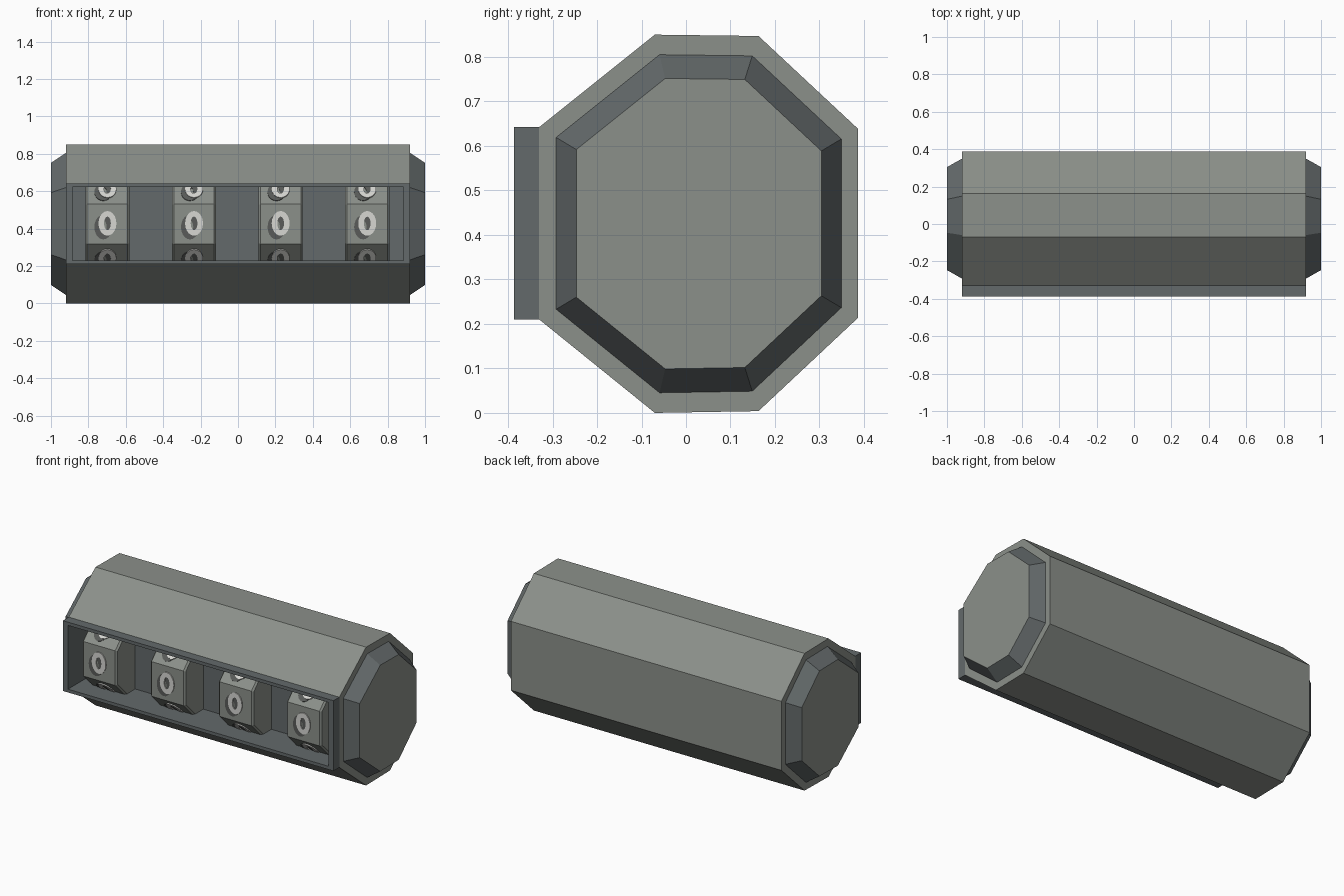
import bpy, bmesh, math
from mathutils import Matrix, Vector

cube = bpy.data.objects.get("Cube")
if cube:
    bpy.data.objects.remove(cube)


def material(name, rgb):
    m = bpy.data.materials.new(name)
    m.use_nodes = True
    m.diffuse_color = (*rgb, 1)
    m.node_tree.nodes["Principled BSDF"].inputs["Base Color"].default_value = (*rgb, 1)
    return m


GREY = material("warm grey", (0.26, 0.28, 0.255))
DARK = material("slate grey", (0.125, 0.142, 0.145))
PALE = material("pale mark", (0.68, 0.68, 0.65))
SHADE = material("mark backing", (0.1, 0.105, 0.1))


def finish(name, bm, *mats, fix=True):
    if fix:
        bmesh.ops.recalc_face_normals(bm, faces=bm.faces[:])
    mesh = bpy.data.meshes.new(name)
    bm.to_mesh(mesh)
    bm.free()
    for m in mats:
        mesh.materials.append(m)
    ob = bpy.data.objects.new(name, mesh)
    bpy.context.collection.objects.link(ob)
    return ob


def loft(profile, centre, stations):
    """Sweep a (y, z) profile along x through (x, scale) stations, closing both ends."""
    bm = bmesh.new()
    cy, cz = centre
    rings = [[bm.verts.new((x, cy + (y - cy) * s, cz + (z - cz) * s)) for y, z in profile]
             for x, s in stations]
    n = len(profile)
    for a, b in zip(rings, rings[1:]):
        for i in range(n):
            j = (i + 1) % n
            bm.faces.new((a[i], a[j], b[j], b[i]))
    bm.faces.new(rings[0])
    bm.faces.new(rings[-1])
    bmesh.ops.recalc_face_normals(bm, faces=bm.faces[:])
    return bm


# Octagonal housing, open at the front for the window
END = 0.92
OUTLINE = [(-0.07, 0.85), (0.163, 0.847), (0.387, 0.638), (0.387, 0.214),
           (0.163, 0.004), (-0.07, 0), (-0.33, 0.21), (-0.33, 0.642)]
MIDDLE = (0.03, 0.426)
bm = loft(OUTLINE, MIDDLE, [(-END, 1), (END, 1)])
bmesh.ops.delete(bm, geom=[f for f in bm.faces if f.normal.y < -0.95], context='FACES_ONLY')
finish("housing", bm, GREY, fix=False)

# Chamfered end caps with dark sloping rims
for name, side in (("left_end_cap", 1), ("right_end_cap", -1)):
    bm = loft(OUTLINE, MIDDLE, [(side * END, 0.894), (side, 0.768)])
    for f in bm.faces:
        f.material_index = 0 if abs(f.normal.x) > 0.99 else 1
    finish(name, bm, GREY, DARK, fix=False)

# Window frame: a raised box whose front sinks into a recessed tray
FRONT, TRAY_BACK = -0.387, -0.17
bm = bmesh.new()


def rectangle(half_x, z0, z1, y):
    return [bm.verts.new(p) for p in ((-half_x, y, z0), (half_x, y, z0),
                                      (half_x, y, z1), (-half_x, y, z1))]


loops = [rectangle(END, 0.21, 0.642, -0.33), rectangle(END, 0.21, 0.642, FRONT),
         rectangle(0.885, 0.23, 0.622, FRONT), rectangle(0.885, 0.23, 0.622, TRAY_BACK)]
for a, b in zip(loops, loops[1:]):
    for i in range(4):
        j = (i + 1) % 4
        bm.faces.new((a[i], a[j], b[j], b[i]))
bm.faces.new(loops[-1])
finish("window_frame", bm, DARK)

# Number wheels: octagonal drums with an oval mark on each visible facet
APOTHEM, AXIS = 0.257, (-0.093, 0.424)
RADIUS = APOTHEM / math.cos(math.pi / 8)
DRUM = [(AXIS[0] + RADIUS * math.cos((k + 0.5) * math.pi / 4),
         AXIS[1] + RADIUS * math.sin((k + 0.5) * math.pi / 4)) for k in range(8)]


def oval_ring(bm, place, offset, thickness, index):
    """Flat oval ring plate standing on the local y = 0 plane."""
    steps = 20
    sizes = [(0.048, 0.066, 0), (0.048, 0.066, -thickness),
             (0.018, 0.036, -thickness), (0.018, 0.036, 0)]
    rows = []
    for rx, rz, y in sizes:
        rows.append([bm.verts.new(place @ Vector((offset[0] + rx * math.cos(t), y,
                                                  offset[1] + rz * math.sin(t))))
                     for t in (math.tau * i / steps for i in range(steps))])
    for a, b in zip(rows, rows[1:]):
        for i in range(steps):
            j = (i + 1) % steps
            bm.faces.new((a[i], a[j], b[j], b[i])).material_index = index


for number, x in enumerate((-0.698, -0.235, 0.228, 0.691), 1):
    bm = loft(DRUM, AXIS, [(x - 0.118, 0.96), (x - 0.108, 1), (x + 0.108, 1), (x + 0.118, 0.96)])
    finish(f"wheel_{number}", bm, GREY, fix=False)
    bm = bmesh.new()
    for turn in (-1, 0, 1):
        place = (Matrix.Translation((x, *AXIS))
                 @ Matrix.Rotation(turn * math.pi / 4, 4, 'X')
                 @ Matrix.Translation((0, -APOTHEM, 0)))
        oval_ring(bm, place, (-0.022, -0.016), 0.003, 1)
        oval_ring(bm, place, (0, 0.004), 0.006, 0)
    finish(f"wheel_marks_{number}", bm, PALE, SHADE)
